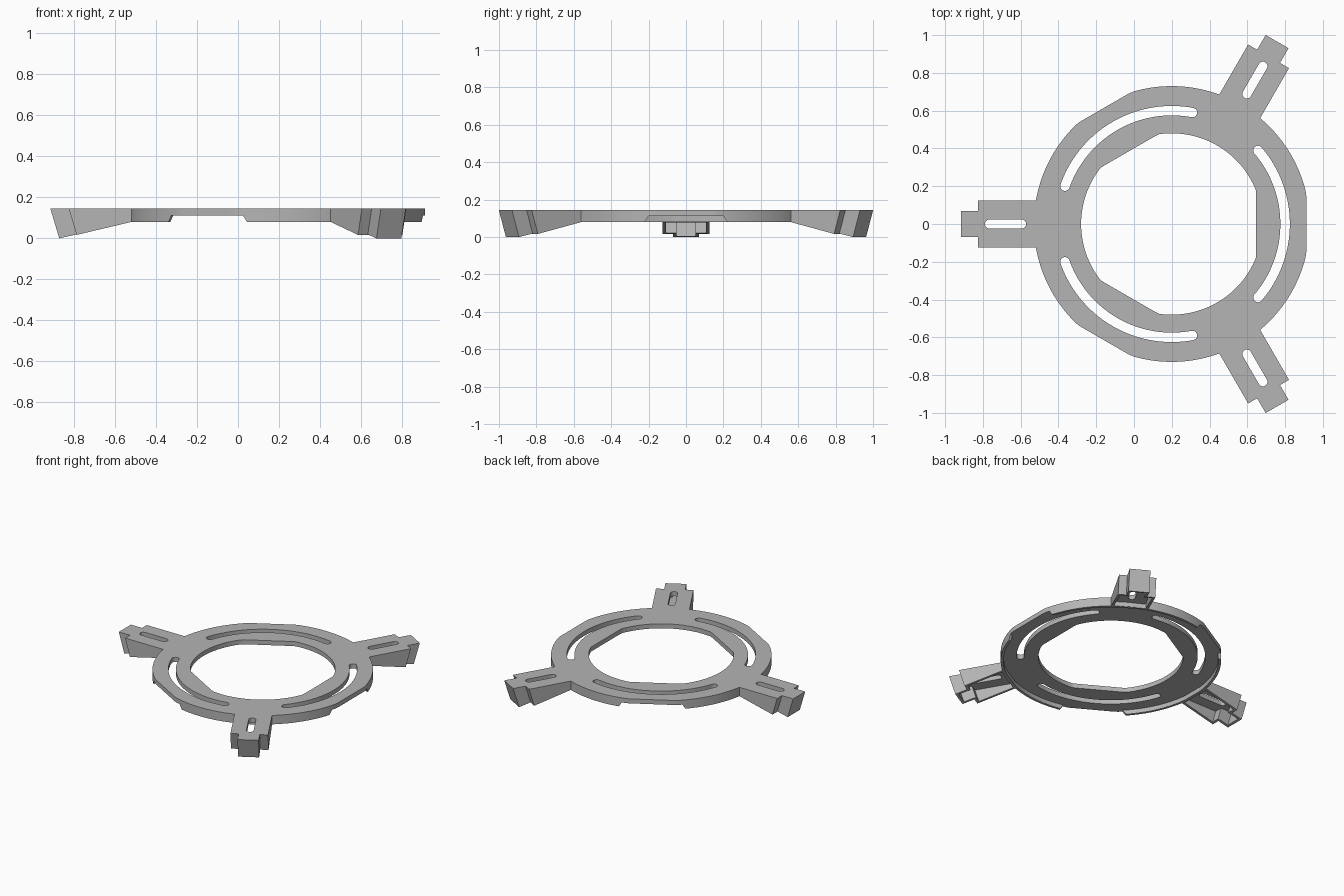
import bpy, bmesh
from math import cos, sin, pi, radians
from mathutils import Matrix

old = bpy.data.objects.get("Cube")
if old:
    bpy.data.objects.remove(old, do_unlink=True)

grey = bpy.data.materials.new("plain grey")
grey.use_nodes = True
colour = (0.46, 0.46, 0.46, 1)
grey.diffuse_color = colour
grey.node_tree.nodes["Principled BSDF"].inputs["Base Color"].default_value = colour

TOP, ROOF, RIM = 0.145, 0.112, 0.08
WALL = 0.018
CENTRE = Matrix.Translation((0.2, 0, 0))
SIDE = Matrix.Rotation(pi / 2, 4, 'X')          # profile (r, z) extruded across the width


def prism(name, outline, low, high, matrix=Matrix()):
    """Extrude a flat outline from low to high, then place it."""
    bm = bmesh.new()
    face = bm.faces.new([bm.verts.new((x, y, low)) for x, y in outline])
    out = bmesh.ops.extrude_face_region(bm, geom=[face])
    verts = [v for v in out["geom"] if isinstance(v, bmesh.types.BMVert)]
    bmesh.ops.translate(bm, verts=verts, vec=(0, 0, high - low))
    bmesh.ops.transform(bm, matrix=matrix, verts=bm.verts)
    bmesh.ops.recalc_face_normals(bm, faces=bm.faces)
    mesh = bpy.data.meshes.new(name)
    bm.to_mesh(mesh)
    bm.free()
    mesh.materials.append(grey)
    obj = bpy.data.objects.new(name, mesh)
    bpy.context.collection.objects.link(obj)
    return obj


def combine(obj, others, operation='DIFFERENCE'):
    """Apply booleans and drop the helper objects."""
    for other in others:
        mod = obj.modifiers.new("cut", 'BOOLEAN')
        mod.operation, mod.solver, mod.object = operation, 'EXACT', other
        bpy.context.view_layer.update()
        graph = bpy.context.evaluated_depsgraph_get()
        mesh = bpy.data.meshes.new_from_object(obj.evaluated_get(graph))
        obj.modifiers.clear()
        obj.data = mesh
        bpy.data.objects.remove(other, do_unlink=True)


def finish(obj):
    obj.data.shade_smooth()
    obj.data.set_sharp_from_angle(angle=radians(25))


def flatted_circle(radius, flat, count=180):
    """Circle with three flats, one facing +x."""
    points = []
    for i in range(count):
        a = 2 * pi * i / count
        off = (a + pi / 3) % (2 * pi / 3) - pi / 3
        r = min(radius, flat / cos(off))
        points.append((r * cos(a), r * sin(a)))
    return points


def arc(cx, cy, r, start, end, count):
    return [(cx + r * cos(start + (end - start) * i / count),
             cy + r * sin(start + (end - start) * i / count)) for i in range(count + 1)]


def arc_slot(mid, half_width, half_angle):
    """Curved slot with rounded ends, facing +x."""
    x, y = mid * cos(half_angle), mid * sin(half_angle)
    return (arc(0, 0, mid + half_width, -half_angle, half_angle, 40)
            + arc(x, y, half_width, half_angle, half_angle + pi, 10)[1:-1]
            + arc(0, 0, mid - half_width, half_angle, -half_angle, 40)
            + arc(x, -y, half_width, pi - half_angle, 2 * pi - half_angle, 10)[1:-1])


turns = [Matrix.Rotation(i * 2 * pi / 3, 4, 'Z') for i in range(3)]

# ring plate with three curved slots
ring = prism("ring_plate", flatted_circle(0.73, 0.712), ROOF, TOP, CENTRE)
combine(ring, [prism("hole", flatted_circle(0.48, 0.447), 0, 1, CENTRE)])
combine(ring, [prism("slot", arc_slot(0.6, 0.025, radians(40.5)), 0, 1, CENTRE @ t)
               for t in turns])
finish(ring)

# thin lip under the outer edge, left open at the flats
lip = prism("outer_lip", flatted_circle(0.73, 0.712), RIM, ROOF, CENTRE)
combine(lip, [prism("lip_hole", arc(0, 0, 0.73 - WALL, 0, 2 * pi, 180)[:-1], 0, 1, CENTRE)])
gap = [(-0.24, 0.05), (0.24, 0.05), (0.2, ROOF + 0.002), (-0.2, ROOF + 0.002)]
across = Matrix.Rotation(pi / 2, 4, 'Z') @ SIDE
combine(lip, [prism("gap", gap, 0.5, 0.9, CENTRE @ t @ across) for t in turns])
finish(lip)


def slope(r):
    return RIM * (1.07 - r) / (1.07 - 0.72)


def end_at(reach, z):
    return reach - (TOP - z) * 0.3


def arm_profile(start, reach, low):
    return [(start, TOP), (reach, TOP), (end_at(reach, low), low),
            (max(start, 0.72), slope(max(start, 0.72))), (start, min(RIM, slope(start)))]


def cavity_profile(start, reach):
    return [(start, ROOF), (end_at(reach, ROOF) - WALL, ROOF),
            (end_at(reach, -0.1) - WALL, -0.1), (start, -0.1)]


def clean(points):
    return [p for i, p in enumerate(points) if p != points[i - 1]]


# three hollow arms with narrower tips and straight slots
for label, angle in (("right", pi), ("back_left", pi / 3), ("front_left", -pi / 3)):
    place = CENTRE @ Matrix.Rotation(angle, 4, 'Z')
    side = place @ SIDE
    arm = prism(label + "_arm", clean(arm_profile(0.708, 1.025, 0.017)), -0.125, 0.125, side)
    tip = prism("tip", clean(arm_profile(0.9, 1.115, 0)), -0.07, 0.07, side)
    combine(arm, [tip], 'UNION')
    w = 0.125 - WALL
    t = 0.07 - WALL
    slot = (arc(0.965, 0, 0.024, -pi / 2, pi / 2, 12)
            + arc(0.795, 0, 0.024, pi / 2, 3 * pi / 2, 12))
    combine(arm, [prism("body_cavity", cavity_profile(0.727, 1.025), -w, w, side),
                  prism("tip_cavity", cavity_profile(0.85, 1.115), -t, t, side),
                  prism("arm_slot", slot, -0.2, 1, place)])
    finish(arm)
